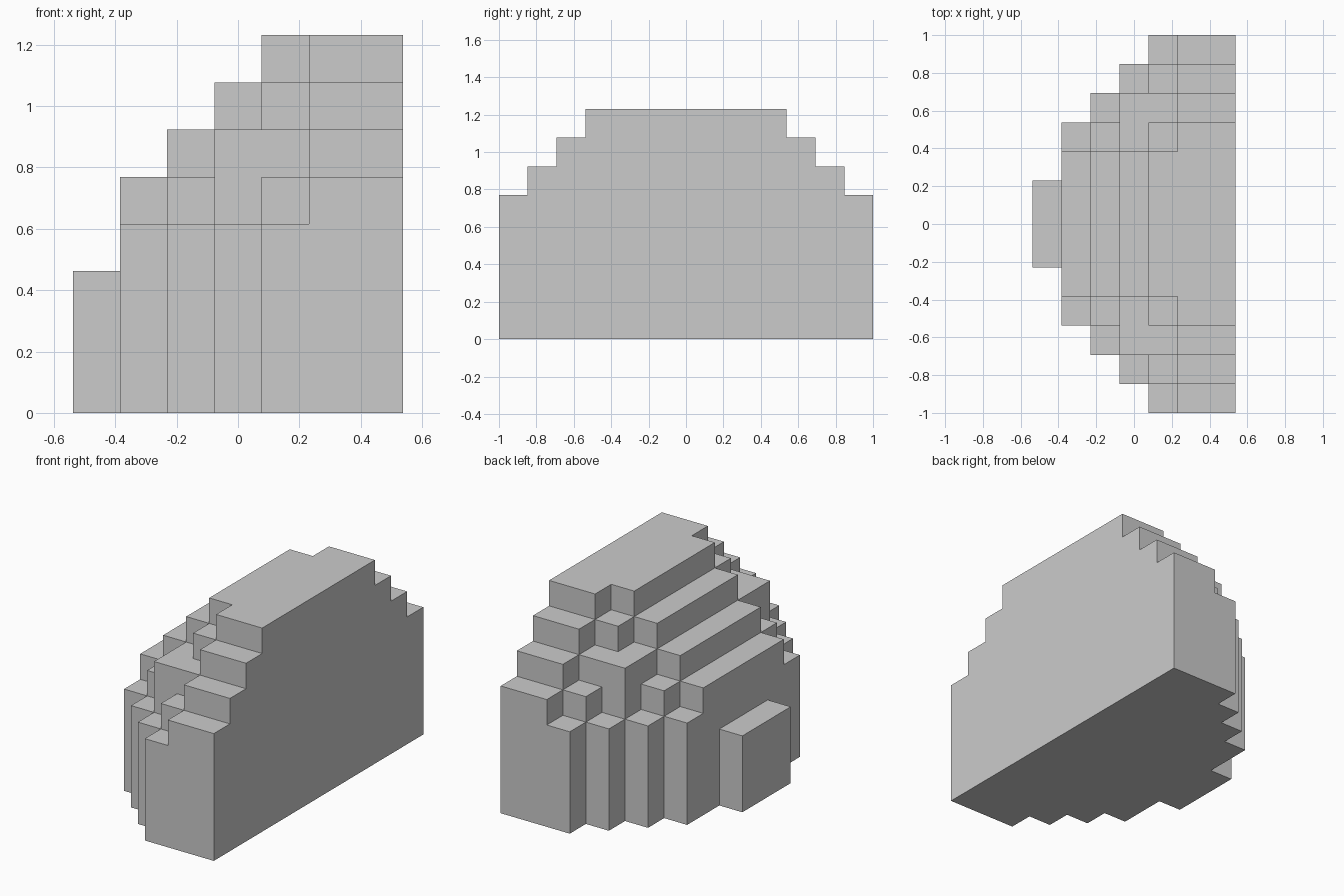
import bpy, bmesh
from mathutils import Vector

if "Cube" in bpy.data.objects:
    bpy.data.objects.remove(bpy.data.objects["Cube"])

CELL = 2 / 13          # edge length of one block
RADIUS_SQ = 49         # sphere radius is 7 blocks


def solid(i, j, k):
    """True if the block is inside: i = 0..6 in x, j = -6..6 in y, k = 0..7 in z."""
    if not (0 <= i <= 6 and abs(j) <= 6 and 0 <= k <= 7):
        return False
    dx, dz = 7 - i, k - 1
    if dx == 7:                                   # square 3 x 3 cap on the left
        return abs(j) <= 1 and abs(dz) <= 1
    return dx * dx + j * j + dz * dz <= RADIUS_SQ


bm = bmesh.new()
corners = {}


def corner(p):
    """Shared vertex at a block corner."""
    key = tuple(round(c * 2) for c in p)
    if key not in corners:
        corners[key] = bm.verts.new(p * CELL)
    return corners[key]


# Outer faces of the stepped sphere section
for i in range(7):
    for j in range(-6, 7):
        for k in range(8):
            if not solid(i, j, k):
                continue
            centre = Vector((i - 3, j, k + 0.5))
            for axis in range(3):
                for sign in (-1, 1):
                    step = [0, 0, 0]
                    step[axis] = sign
                    if solid(i + step[0], j + step[1], k + step[2]):
                        continue
                    n = Vector(step)
                    u = Vector([float(a == (axis + 1) % 3) for a in range(3)])
                    v = n.cross(u)
                    bm.faces.new([corner(centre + (n + a * u + b * v) / 2)
                                  for a, b in ((-1, -1), (1, -1), (1, 1), (-1, 1))])

# Merge coplanar block faces into clean flat steps
bmesh.ops.dissolve_limit(bm, angle_limit=0.01, verts=bm.verts[:], edges=bm.edges[:])

mesh = bpy.data.meshes.new("stepped_sphere_section")
bm.to_mesh(mesh)
bm.free()
obj = bpy.data.objects.new("stepped_sphere_section", mesh)
bpy.context.collection.objects.link(obj)
